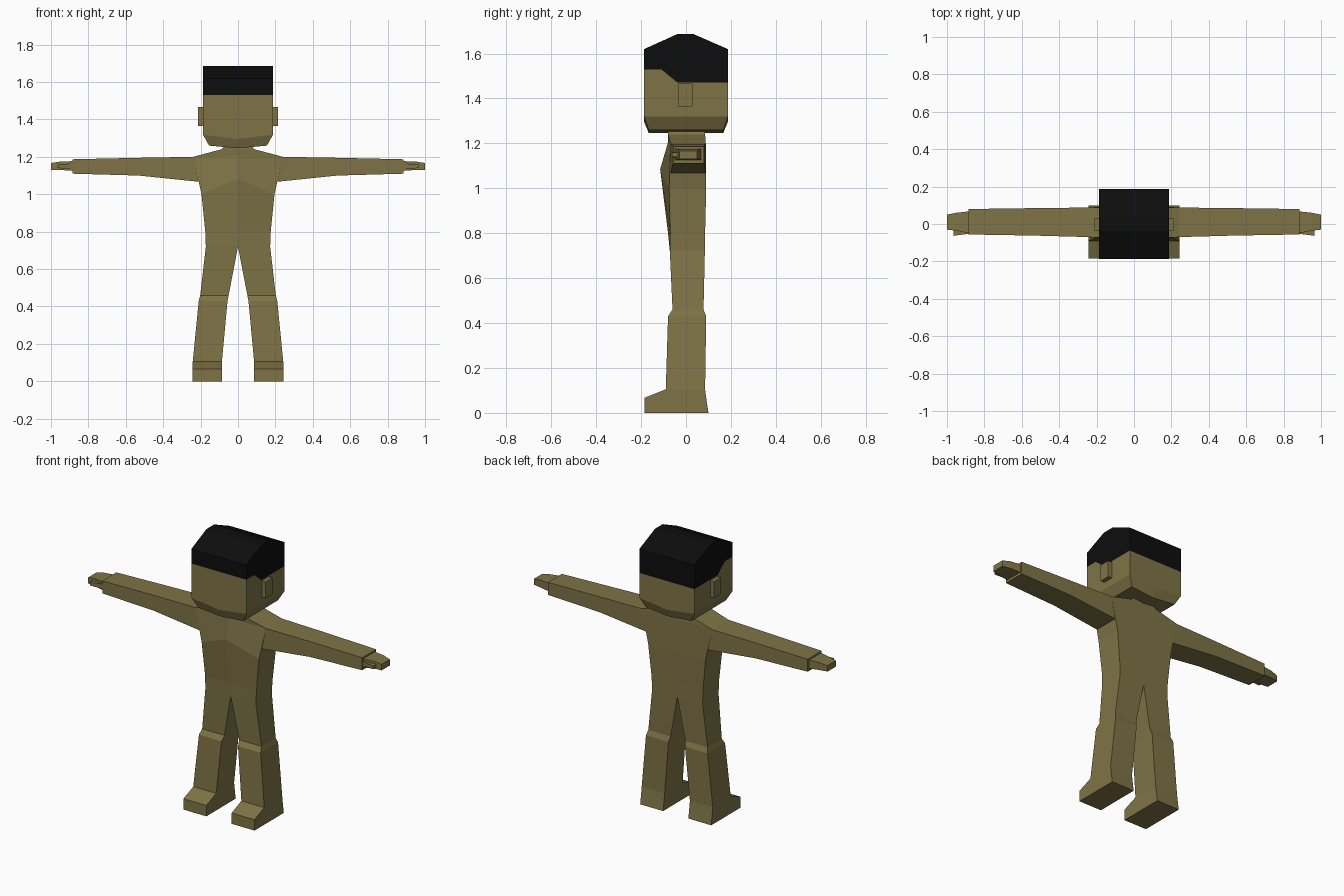
import bpy, bmesh

if "Cube" in bpy.data.objects:
    bpy.data.objects.remove(bpy.data.objects["Cube"])


def material(name, rgb):
    m = bpy.data.materials.new(name)
    m.diffuse_color = (*rgb, 1)
    m.use_nodes = True
    m.node_tree.nodes["Principled BSDF"].inputs["Base Color"].default_value = m.diffuse_color
    return m


SKIN = material("olive skin", (0.212, 0.174, 0.062))
HAIR = material("black hair", (0.004, 0.004, 0.004))


def loft(name, rings, mat=SKIN, closed=True, caps=(True, True), mirror=True):
    """Bridge rings of points, optionally cap the ends and mirror across x."""
    bm = bmesh.new()
    rows = [[bm.verts.new(p) for p in ring] for ring in rings]
    n = len(rows[0])
    for a, b in zip(rows, rows[1:]):
        for i in range(n if closed else n - 1):
            j = (i + 1) % n
            bm.faces.new((a[i], a[j], b[j], b[i]))
    for row, cap in zip((rows[0], rows[-1]), caps):
        if cap:
            bm.faces.new(row)
    if mirror:
        bmesh.ops.mirror(bm, geom=bm.verts[:] + bm.edges[:] + bm.faces[:],
                         axis='X', merge_dist=0.0005)
        bmesh.ops.remove_doubles(bm, verts=bm.verts[:], dist=0.0005)
    bmesh.ops.recalc_face_normals(bm, faces=bm.faces[:])
    me = bpy.data.meshes.new(name)
    bm.to_mesh(me)
    bm.free()
    me.materials.append(mat)
    ob = bpy.data.objects.new(name, me)
    bpy.context.collection.objects.link(ob)
    return ob


def level(xi, xo, yf, yb, z):
    """Horizontal rectangle."""
    return [(xi, yf, z), (xo, yf, z), (xo, yb, z), (xi, yb, z)]


def upright(xt, xb, yf, yb, zb, zt):
    """Rectangle facing along x, with its own x for top and bottom."""
    return [(xb, yf, zb), (xb, yb, zb), (xt, yb, zt), (xt, yf, zt)]


# Torso with a peaked chest: x, side z, centre z, centre front, side front, back
torso = [(0.07, 1.26, 1.26, -0.08, -0.08, 0.085),
         (0.09, 1.24, 1.24, -0.08, -0.08, 0.085),
         (0.24, 1.20, 1.205, -0.08, -0.07, 0.088),
         (0.195, 1.00, 1.085, -0.115, -0.075, 0.09),
         (0.175, 0.80, 0.80, -0.08, -0.07, 0.085),
         (0.172, 0.72, 0.72, -0.072, -0.072, 0.084)]
loft("torso", [[(0, yc, zc), (x, ys, zs), (x, yb, zs), (0, yb, zs)]
               for x, zs, zc, yc, ys, yb in torso],
     closed=False, caps=(False, False))

# Legs with a step at the knee, ending in wedge feet
loft("legs", [level(0, 0.172, -0.072, 0.084, 0.72),
              level(0.05, 0.202, -0.06, 0.078, 0.46),
              level(0.056, 0.21, -0.08, 0.09, 0.43),
              level(0.086, 0.242, -0.09, 0.085, 0.105),
              level(0.086, 0.242, -0.185, 0.09, 0.067),
              level(0.086, 0.242, -0.185, 0.1, 0)], caps=(False, True))

# Arms
loft("arms", [upright(0.24, 0.211, -0.07, 0.088, 1.067, 1.20),
              upright(0.53, 0.53, -0.062, 0.085, 1.10, 1.195),
              upright(0.885, 0.885, -0.056, 0.08, 1.11, 1.187)],
     caps=(False, True))

# Hands and thumbs
loft("hands", [upright(0.88, 0.88, -0.05, 0.068, 1.125, 1.177),
               upright(0.95, 0.95, -0.036, 0.06, 1.13, 1.175),
               upright(1.0, 1.0, -0.03, 0.05, 1.13, 1.167)])
loft("thumbs", [upright(0.88, 0.88, -0.052, -0.03, 1.135, 1.165),
                upright(0.965, 0.965, -0.063, -0.035, 1.14, 1.16)])

# Jaw, tapering below the face
HX, HY = 0.187, 0.186
jaw = [(HX, HY, 1.32, 1.32), (HX, HY, 1.319, 1.295), (0.155, 0.166, 1.26, 1.246)]
loft("jaw", [[(0, -y, zc), (x, -y, zs), (x, y, zs), (0, y, zc)]
             for x, y, zs, zc in jaw], closed=False, caps=(False, True))

# Face and hair share a stepped hairline
hairline = [(-HY, 1.53), (-0.11, 1.53), (-0.04, 1.472), (HY, 1.472)]
face = hairline + [(HY, 1.32), (-HY, 1.32)]
crown = hairline + [(HY, 1.62), (0.035, 1.686), (-0.04, 1.686), (-HY, 1.62)]
for name, profile, mat in (("face", face, SKIN), ("hair", crown, HAIR)):
    loft(name, [[(x, y, z) for y, z in profile] for x in (-HX, HX)],
         mat, mirror=False)

# Ears
loft("ears", [upright(x, x, -0.035, 0.03, 1.364, 1.466) for x in (0.18, 0.213)])
